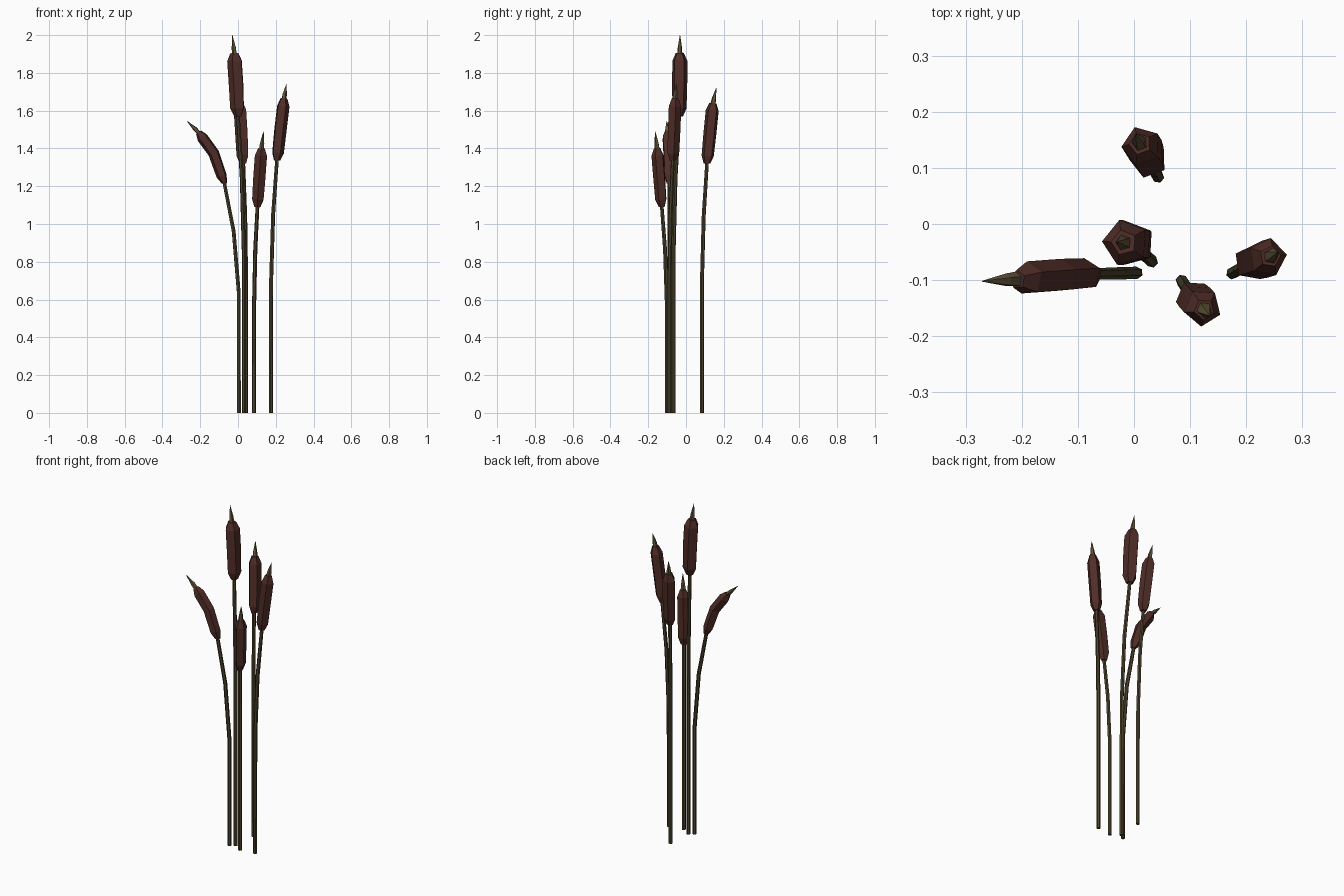
import bpy, bmesh, math
from mathutils import Vector

if "Cube" in bpy.data.objects:
    bpy.data.objects.remove(bpy.data.objects["Cube"])

def material(name, rgb):
    m = bpy.data.materials.new(name)
    m.diffuse_color = (*rgb, 1)
    m.use_nodes = True
    m.node_tree.nodes["Principled BSDF"].inputs["Base Color"].default_value = m.diffuse_color
    return m

STEM = material("olive stem", (0.068, 0.055, 0.025))
HEAD = material("brown seed head", (0.080, 0.026, 0.020))
SPIKE = material("tan spike", (0.115, 0.085, 0.040))
UP = Vector((0, 0, 1))

def loft(name, pts, radii, sides, mat, phase=0.0):
    """Low-poly tube with a radius for every path point, capped at both ends."""
    bm = bmesh.new()
    rings = []
    for i, p in enumerate(pts):
        d = pts[min(i + 1, len(pts) - 1)] - pts[max(i - 1, 0)]
        q = UP.rotation_difference(d.normalized()) if i else UP.rotation_difference(UP)
        ring = []
        for k in range(sides):
            a = phase + 2 * math.pi * k / sides
            ring.append(bm.verts.new(p + q @ Vector((math.cos(a), math.sin(a), 0)) * radii[i]))
        rings.append(ring)
    for a, b in zip(rings, rings[1:]):
        for k in range(sides):
            n = (k + 1) % sides
            bm.faces.new((a[k], a[n], b[n], b[k]))
    bm.faces.new(rings[0][::-1])
    bm.faces.new(rings[-1])
    me = bpy.data.meshes.new(name)
    bm.to_mesh(me)
    bm.free()
    me.materials.append(mat)
    bpy.context.collection.objects.link(bpy.data.objects.new(name, me))

# base, head bottom, head middle, head top, tip, head radius, facet angle
REEDS = [
    ((0.005, -0.087, 0), (-0.072, -0.089, 1.215), (-0.128, -0.093, 1.375), (-0.208, -0.099, 1.485), (-0.27, -0.102, 1.545), 0.031, 95),
    ((0.032, -0.067, 0), (0.000, -0.036, 1.570), (-0.007, -0.034, 1.74), (-0.018, -0.033, 1.905), (-0.03, -0.032, 2.0), 0.042, 105),
    ((0.043, 0.084, 0), (0.028, 0.111, 1.320), (0.021, 0.127, 1.48), (0.011, 0.143, 1.640), (0.003, 0.16, 1.72), 0.036, 110),
    ((0.085, -0.101, 0), (0.103, -0.128, 1.090), (0.114, -0.14, 1.25), (0.125, -0.152, 1.400), (0.135, -0.163, 1.49), 0.034, 50),
    ((0.175, -0.088, 0), (0.206, -0.070, 1.335), (0.223, -0.064, 1.50), (0.243, -0.058, 1.665), (0.256, -0.05, 1.74), 0.035, 80),
]

for i, (base, low, mid, top, tip, r, ang) in enumerate(REEDS, 1):
    base, low, mid, top, tip = map(Vector, (base, low, mid, top, tip))
    ph = math.radians(ang)

    # stem: straight at first, bending towards the head
    path = []
    for t, bend in ((0, 0), (0.53, 0.02), (0.79, 0.36), (1, 1)):
        p = base.lerp(low, bend)
        p.z = low.z * t
        path.append(p)
    path.append(low.lerp(mid, 0.2))
    loft(f"stem_{i}", path, [0.011, 0.011, 0.011, 0.010, 0.010], 6, STEM, ph)

    # seed head: five-sided sausage with chamfered ends
    path = [low, low.lerp(mid, 0.25), mid, mid.lerp(top, 0.75), top]
    loft(f"seed_head_{i}", path, [0.5 * r, 0.94 * r, r, r, 0.55 * r], 5, HEAD, ph)

    # spike on top
    path = [top.lerp(mid, 0.1), top.lerp(tip, 0.3), tip]
    loft(f"spike_{i}", path, [0.015, 0.012, 0.001], 5, SPIKE, ph)
